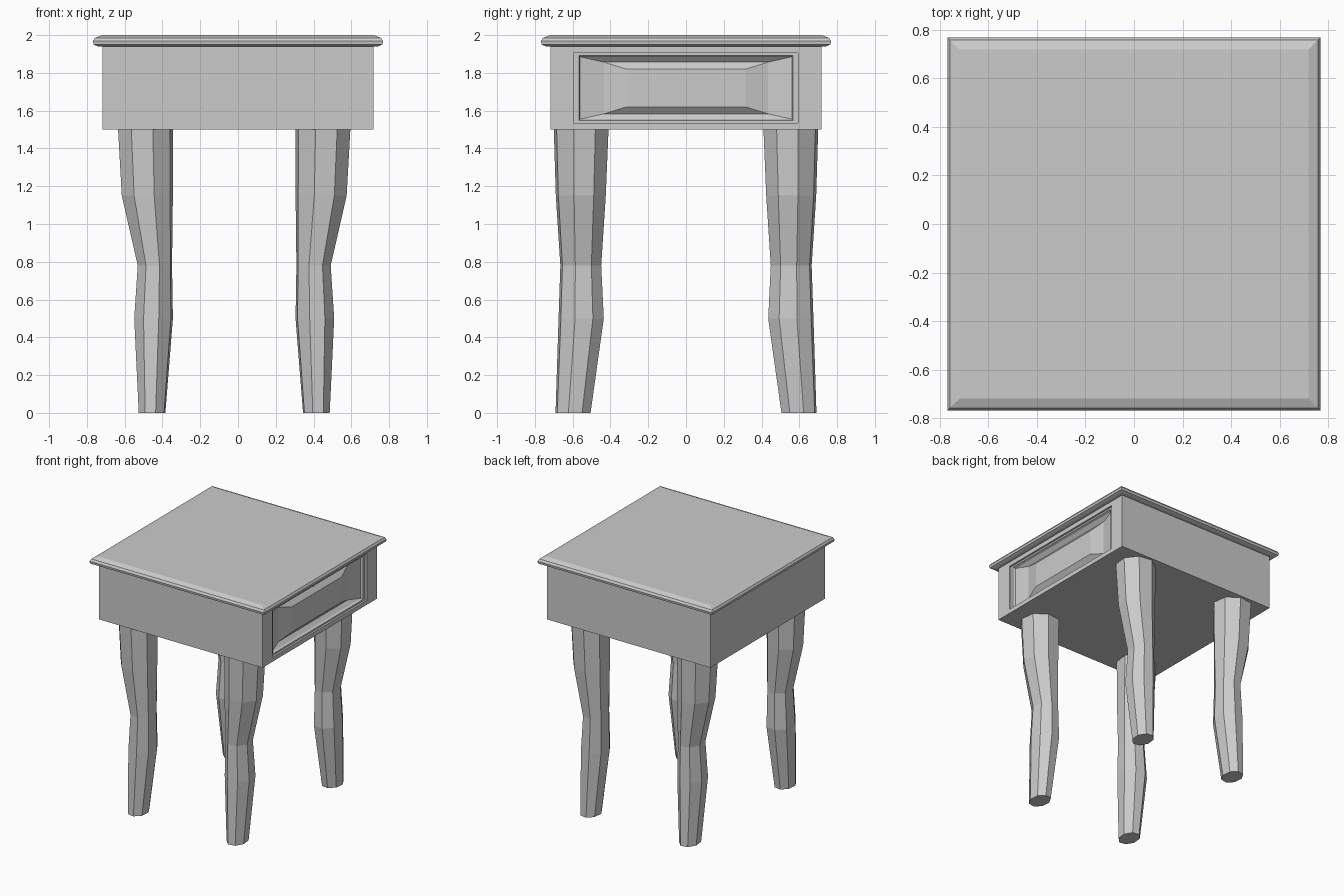
import bpy, bmesh
from math import cos, sin, radians

if "Cube" in bpy.data.objects:
    bpy.data.objects.remove(bpy.data.objects["Cube"], do_unlink=True)

grey = bpy.data.materials.new("plain grey")
grey.use_nodes = True
colour = (0.6, 0.6, 0.6, 1)
grey.diffuse_color = colour
grey.node_tree.nodes["Principled BSDF"].inputs["Base Color"].default_value = colour


def loft(name, rings):
    """Skin a list of point rings and cap both ends."""
    bm = bmesh.new()
    loops = [[bm.verts.new(p) for p in ring] for ring in rings]
    for a, b in zip(loops, loops[1:]):
        for i in range(len(a)):
            j = (i + 1) % len(a)
            bm.faces.new((a[i], a[j], b[j], b[i]))
    bm.faces.new(loops[0])
    bm.faces.new(loops[-1])
    bmesh.ops.recalc_face_normals(bm, faces=bm.faces)
    mesh = bpy.data.meshes.new(name)
    bm.to_mesh(mesh)
    bm.free()
    mesh.materials.append(grey)
    obj = bpy.data.objects.new(name, mesh)
    bpy.context.scene.collection.objects.link(obj)
    return obj


CORNERS = ((-1, -1), (1, -1), (1, 1), (-1, 1))

# Table top with moulded edge: half width, height
edge = [(0.74, 1.94), (0.765, 1.95), (0.768, 1.968), (0.758, 1.985), (0.72, 2.0)]
loft("table_top", [[(w * a, w * b, z) for a, b in CORNERS] for w, z in edge])

# Box with recessed drawer front: x, half width, half height
steps = [(-0.718, 0.718, 0.22), (0.718, 0.718, 0.22), (0.718, 0.592, 0.185),
         (0.703, 0.592, 0.185), (0.703, 0.567, 0.172), (0.685, 0.56, 0.165),
         (0.66, 0.435, 0.137), (0.69, 0.315, 0.1)]
loft("drawer_box", [[(x, w * a, 1.72 + h * b) for a, b in CORNERS] for x, w, h in steps])

# Curved eight-sided legs: height, centre x, centre y, radius x, radius y
sections = [(1.5, 0.49, 0.555, 0.15, 0.15), (1.15, 0.48, 0.557, 0.14, 0.137),
            (0.78, 0.44, 0.557, 0.094, 0.112), (0.5, 0.447, 0.555, 0.106, 0.124),
            (0.0, 0.455, 0.598, 0.073, 0.096)]
angles = [radians(15 + 45 * k) for k in range(8)]
for side, sx in (("right", -1), ("left", 1)):
    for end, sy in (("front", -1), ("back", 1)):
        loft(f"{end}_{side}_leg",
             [[(-0.02 + sx * (cx - 0.02 - rx * cos(t)), sy * (cy - ry * sin(t)), z)
               for t in angles] for z, cx, cy, rx, ry in sections])
